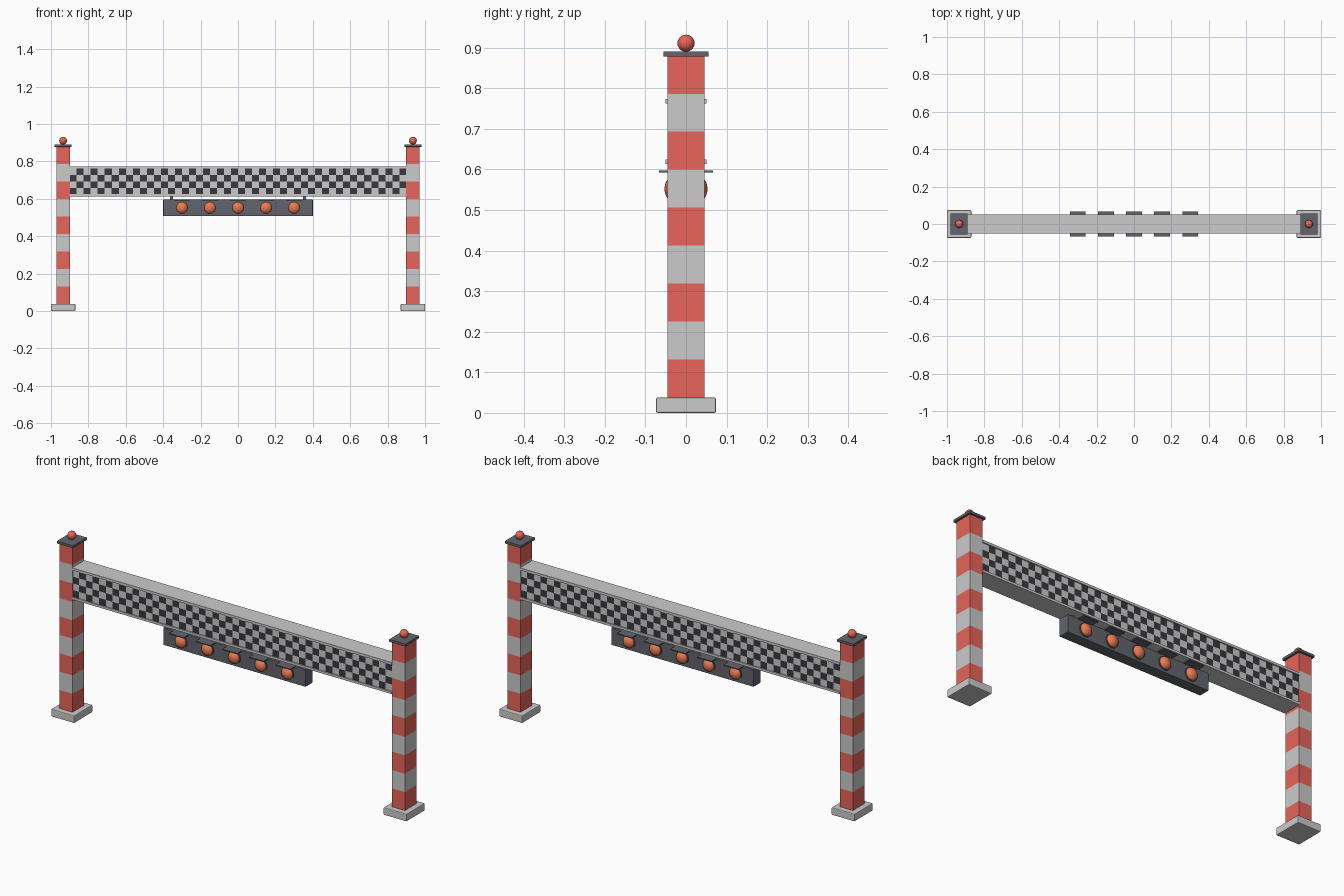
import bpy, bmesh, math
from mathutils import Matrix

if "Cube" in bpy.data.objects:
    bpy.data.objects.remove(bpy.data.objects["Cube"])


def mat(name, r, g, b):
    m = bpy.data.materials.new(name)
    m.diffuse_color = (r, g, b, 1)
    m.use_nodes = True
    m.node_tree.nodes["Principled BSDF"].inputs["Base Color"].default_value = m.diffuse_color
    return m


RED = mat("red", 0.80, 0.13, 0.10)
DARK = mat("dark_grey", 0.12, 0.13, 0.15)
BLACK = mat("black", 0.04, 0.04, 0.05)
LAMP = mat("lamp_orange", 0.85, 0.20, 0.08)


def finish(name, bm, material=None, bevel=0):
    me = bpy.data.meshes.new(name)
    bm.to_mesh(me)
    bm.free()
    ob = bpy.data.objects.new(name, me)
    bpy.context.collection.objects.link(ob)
    if material:
        me.materials.append(material)
    if bevel:
        mod = ob.modifiers.new("bevel", "BEVEL")
        mod.width, mod.segments = bevel, 2
    return ob


def box(name, x, y, z, material=None, bevel=0):
    """Box from (min, max) pairs."""
    bm = bmesh.new()
    mid = [(a + b) / 2 for a, b in (x, y, z)]
    size = [b - a for a, b in (x, y, z)]
    bmesh.ops.create_cube(bm, size=1, matrix=Matrix.Translation(mid) @ Matrix.Diagonal((*size, 1)))
    return finish(name, bm, material, bevel)


def ball(name, loc, radii, material):
    bm = bmesh.new()
    bmesh.ops.create_uvsphere(bm, u_segments=24, v_segments=12, radius=1,
                              matrix=Matrix.Translation(loc) @ Matrix.Diagonal((*radii, 1)))
    for f in bm.faces:
        f.smooth = True
    return finish(name, bm, material)


# striped posts with foot, cap and ball
for side, px in (("left", -0.935), ("right", 0.935)):
    box(side + "_post_foot", (px - 0.065, px + 0.065), (-0.074, 0.074), (0, 0.038), None, 0.004)
    step = (0.88 - 0.038) / 9
    for i in range(9):
        z = 0.038 + i * step
        box(f"{side}_post_band_{i}", (px - 0.036, px + 0.036), (-0.046, 0.046), (z, z + step),
            RED if i % 2 == 0 else None)
    box(side + "_post_cap", (px - 0.046, px + 0.046), (-0.056, 0.056), (0.878, 0.891), DARK, 0.002)
    ball(side + "_post_ball", (px, 0, 0.911), (0.021,) * 3, RED)

# crossbeam with edge rails
box("beam", (-0.9, 0.9), (-0.044, 0.044), (0.614, 0.773))
for name, z in (("top", (0.762, 0.774)), ("bottom", (0.613, 0.625))):
    box(name + "_rail", (-0.9, 0.9), (-0.05, 0.05), z)

# dark checker squares on both faces
COLS, ROWS = 48, 4
w, h = 1.8 / COLS, (0.762 - 0.625) / ROWS
bm = bmesh.new()
for s in (-1, 1):
    for c in range(COLS):
        for r in range(ROWS):
            if (c + r) % 2 == 0:
                x, z = -0.9 + c * w, 0.625 + r * h
                quad = [(x, z), (x + w, z), (x + w, z + h), (x, z + h)]
                bm.faces.new([bm.verts.new((-s * a, s * 0.045, b)) for a, b in quad])
finish("checker_squares", bm, BLACK)

# lamp housing and hangers
box("lamp_housing", (-0.4, 0.4), (-0.028, 0.028), (0.507, 0.596), DARK, 0.002)
for x in (-0.355, 0.355):
    box("hanger", (x - 0.008, x + 0.008), (-0.01, 0.01), (0.594, 0.615), DARK)

# lamps with bezel and visor, on both faces
for s in (-1, 1):
    for i in range(5):
        x = -0.3 + 0.15 * i
        bm = bmesh.new()
        bmesh.ops.create_cone(bm, cap_ends=True, segments=24, radius1=0.034, radius2=0.034, depth=0.008,
                              matrix=Matrix.Translation((x, s * 0.029, 0.552)) @ Matrix.Rotation(math.pi / 2, 4, 'X'))
        finish("lamp_bezel", bm, DARK)
        ball("lamp", (x, s * 0.03, 0.552), (0.031, 0.023, 0.031), LAMP)
        box("lamp_visor", (x - 0.042, x + 0.042), sorted((s * 0.026, s * 0.067)), (0.592, 0.597), DARK)
